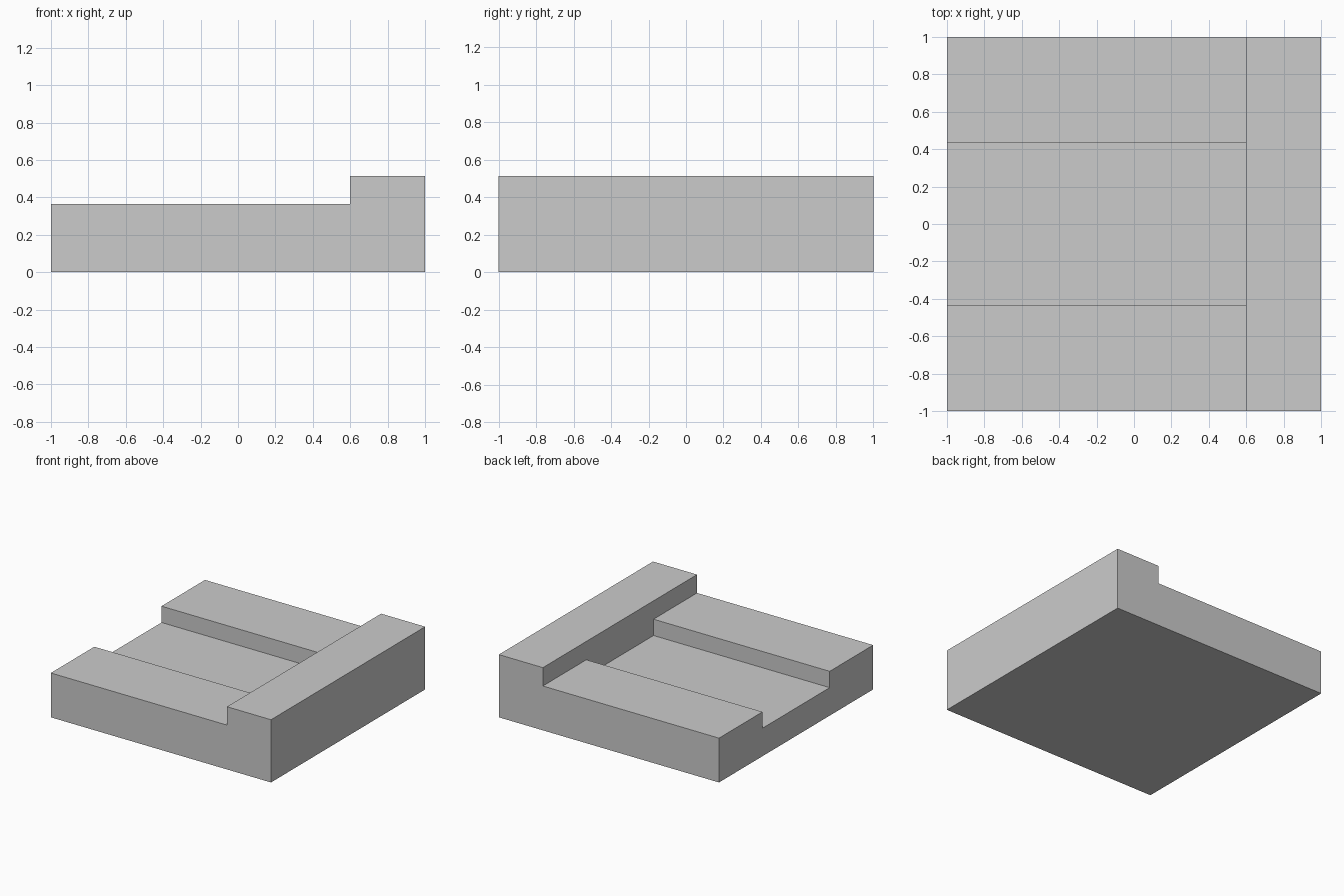
import bpy

cube = bpy.data.objects.get("Cube")
if cube:
    bpy.data.objects.remove(cube, do_unlink=True)

# Single plain grey
grey = bpy.data.materials.new("plain_grey")
grey.use_nodes = True
colour = (0.6, 0.6, 0.6, 1)
grey.diffuse_color = colour
grey.node_tree.nodes["Principled BSDF"].inputs["Base Color"].default_value = colour


def prism(name, outline, axis, start, end):
    """Extrude an outline of (side, height) points along the x or y axis."""
    def place(p, d):
        return (d, p[0], p[1]) if axis == "x" else (p[0], d, p[1])
    n = len(outline)
    verts = [place(p, d) for d in (start, end) for p in outline]
    faces = [tuple(range(n)), tuple(reversed(range(n, 2 * n)))]
    faces += [(i, i + n, (i + 1) % n + n, (i + 1) % n) for i in range(n)]
    if axis == "x":
        faces = [tuple(reversed(f)) for f in faces]
    mesh = bpy.data.meshes.new(name)
    mesh.from_pydata(verts, [], faces)
    mesh.materials.append(grey)
    obj = bpy.data.objects.new(name, mesh)
    bpy.context.collection.objects.link(obj)
    return obj


low, deck, top = 0.23, 0.364, 0.515
groove = 0.436
step = 0.6

# Slab with a wide channel running up to the raised bar
prism("channelled_base",
      [(-1, 0), (1, 0), (1, deck), (groove, deck), (groove, low),
       (-groove, low), (-groove, deck), (-1, deck)], "x", -1, step)

# Solid end block rising above the deck along one side
prism("raised_end_bar",
      [(step, 0), (1, 0), (1, top), (step, top)], "y", -1, 1)
